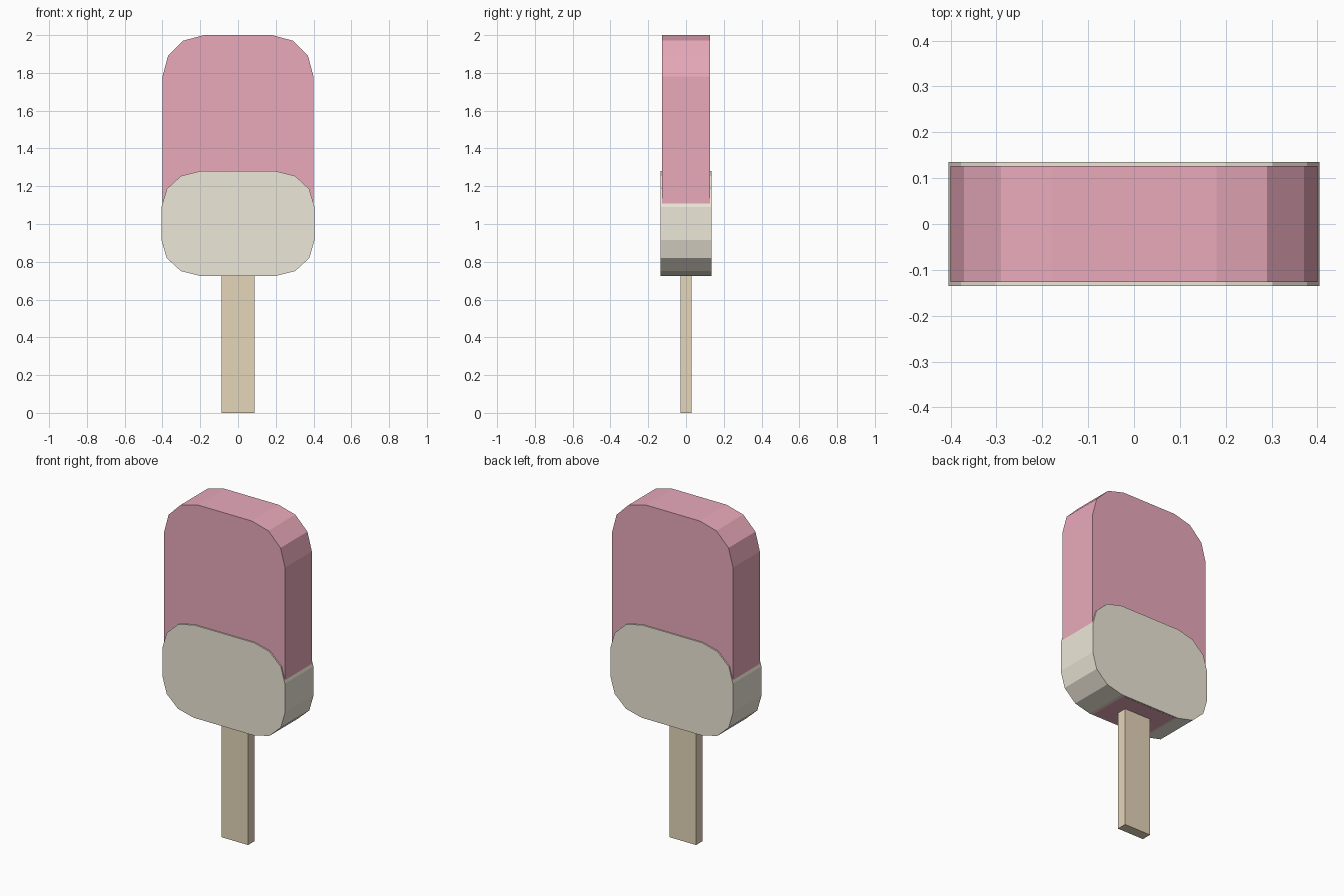
import bpy, bmesh
from math import sin, cos, pi

if "Cube" in bpy.data.objects:
    bpy.data.objects.remove(bpy.data.objects["Cube"])


def material(name, rgb):
    m = bpy.data.materials.new(name)
    m.diffuse_color = (*rgb, 1)
    m.use_nodes = True
    m.node_tree.nodes["Principled BSDF"].inputs["Base Color"].default_value = m.diffuse_color
    return m


def rounded_slab(name, half_x, z0, z1, half_y, rx, rz, mat, steps=3):
    """Rounded rectangle in the XZ plane, extruded along Y."""
    cz, hz = (z0 + z1) / 2, (z1 - z0) / 2
    corners = [(1, 1, 0), (-1, 1, 1), (-1, -1, 2), (1, -1, 3)]
    bm = bmesh.new()
    verts = []
    for sx, sz, quarter in corners:
        for i in range(steps + 1 if rx else 1):
            a = (quarter + i / steps) * pi / 2
            x = sx * (half_x - rx) + rx * cos(a)
            z = cz + sz * (hz - rz) + rz * sin(a)
            verts.append(bm.verts.new((x, -half_y, z)))
    face = bm.faces.new(verts)
    ext = bmesh.ops.extrude_face_region(bm, geom=[face])
    moved = [g for g in ext["geom"] if isinstance(g, bmesh.types.BMVert)]
    bmesh.ops.translate(bm, verts=moved, vec=(0, 2 * half_y, 0))
    bmesh.ops.recalc_face_normals(bm, faces=bm.faces)
    mesh = bpy.data.meshes.new(name)
    bm.to_mesh(mesh)
    bm.free()
    mesh.materials.append(mat)
    obj = bpy.data.objects.new(name, mesh)
    bpy.context.collection.objects.link(obj)
    return obj


pink = material("pink_ice", (0.82, 0.40, 0.50))
cream = material("cream_coating", (0.85, 0.80, 0.69))
wood = material("wood", (0.79, 0.67, 0.49))

# Ice body, cream dip around its lower part, and the stick
rounded_slab("ice_body", 0.40, 0.724, 2.0, 0.127, 0.22, 0.22, pink)
rounded_slab("cream_dip", 0.405, 0.725, 1.28, 0.135, 0.205, 0.19, cream)
rounded_slab("stick", 0.088, 0.0, 0.80, 0.03, 0, 0, wood)
